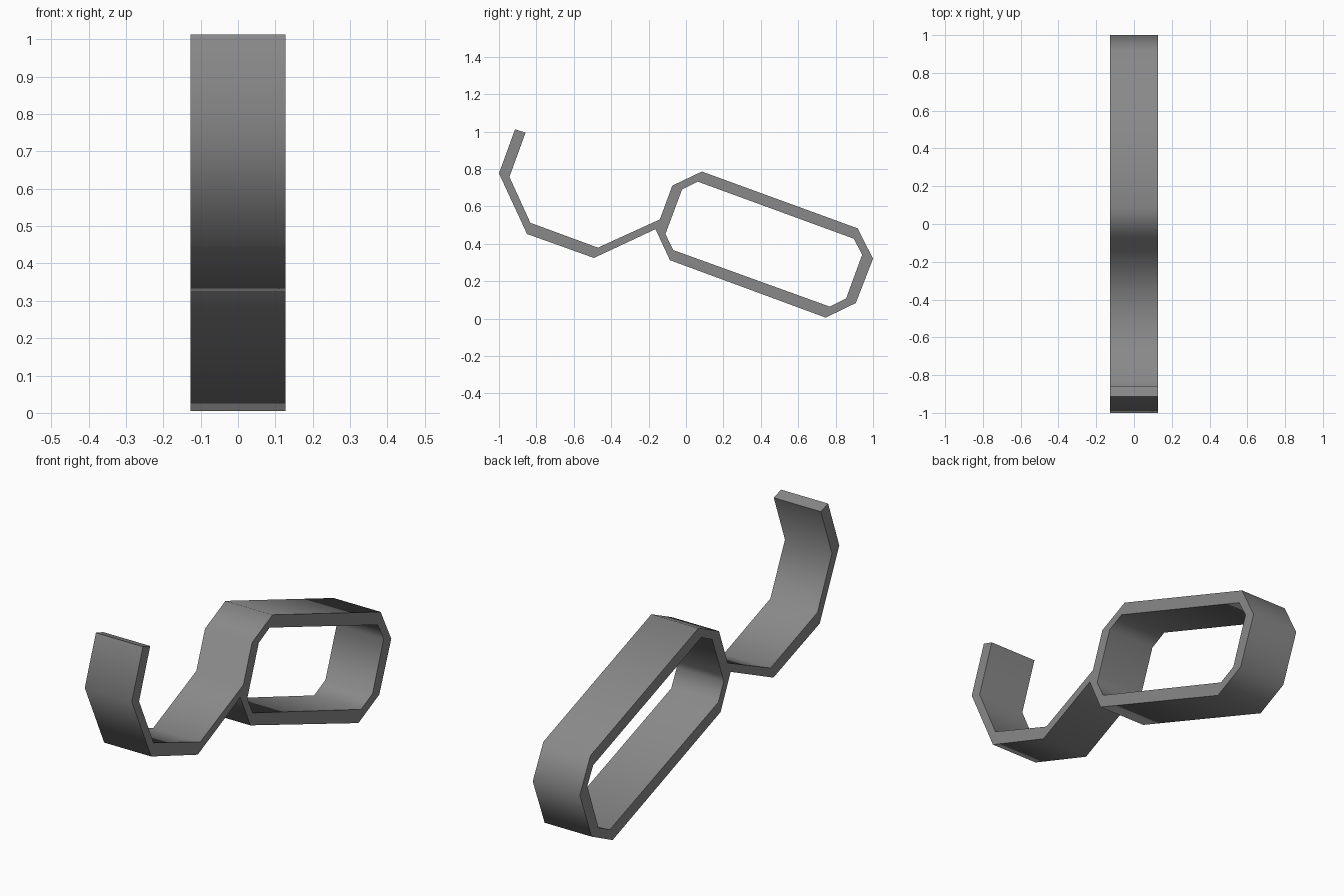
import bpy, bmesh, math

if "Cube" in bpy.data.objects:
    bpy.data.objects.remove(bpy.data.objects["Cube"])

HALF_WIDTH = 0.127

# Plain grey finish
grey = bpy.data.materials.new("grey")
grey.diffuse_color = (0.25, 0.25, 0.25, 1)
grey.use_nodes = True
grey.node_tree.nodes["Principled BSDF"].inputs["Base Color"].default_value = grey.diffuse_color

# Closed loop: (outer, inner) pairs in the y-z plane, starting at the hook junction
loop = [
    ((-0.163, 0.478), (-0.110, 0.452)), ((-0.086, 0.312), (-0.068, 0.366)),
    ((0.747, 0.005), (0.768, 0.064)), ((0.908, 0.083), (0.856, 0.107)),
    ((1.000, 0.320), (0.942, 0.342)), ((0.918, 0.482), (0.897, 0.427)),
    ((0.085, 0.786), (0.063, 0.732)), ((-0.073, 0.711), (-0.021, 0.690)),
    ((-0.140, 0.530), (-0.098, 0.484)),
]
# Open hook: (lower, upper) pairs, ending on the two junction points of the loop
hook = [
    ((-0.914, 1.012), (-0.858, 0.994)), ((-1.000, 0.776), (-0.944, 0.757)),
    ((-0.850, 0.452), (-0.832, 0.512)), ((-0.492, 0.324), (-0.471, 0.379)),
    ((-0.163, 0.478), (-0.140, 0.530)),
]

bm = bmesh.new()


def add_band(pairs, closed):
    """Sweep a row of profile pairs into a flat band of constant width."""
    rungs = [[bm.verts.new((x, y, z)) for x in (-HALF_WIDTH, HALF_WIDTH) for y, z in p]
             for p in pairs]
    n = len(rungs)
    for i in range(n if closed else n - 1):
        a, b = rungs[i], rungs[(i + 1) % n]
        # sides: left, right, inner, outer
        for j, k in ((0, 1), (2, 3), (1, 3), (0, 2)):
            # leave the outer wall open where the hook joins the loop
            if closed and i == n - 1 and (j, k) == (0, 2):
                continue
            bm.faces.new((a[j], a[k], b[k], b[j]))
    if not closed:
        t = rungs[0]
        bm.faces.new((t[0], t[1], t[3], t[2]))


add_band(loop, True)
add_band(hook, False)
bmesh.ops.remove_doubles(bm, verts=bm.verts, dist=0.0005)
bmesh.ops.recalc_face_normals(bm, faces=bm.faces)

mesh = bpy.data.meshes.new("looped_hook")
bm.to_mesh(mesh)
bm.free()
mesh.materials.append(grey)
obj = bpy.data.objects.new("looped_hook", mesh)
bpy.context.collection.objects.link(obj)

# Smooth across the gentle bends, crisp at the rims and junction
bpy.context.view_layer.objects.active = obj
obj.select_set(True)
bpy.ops.object.shade_smooth_by_angle(angle=math.radians(60))
